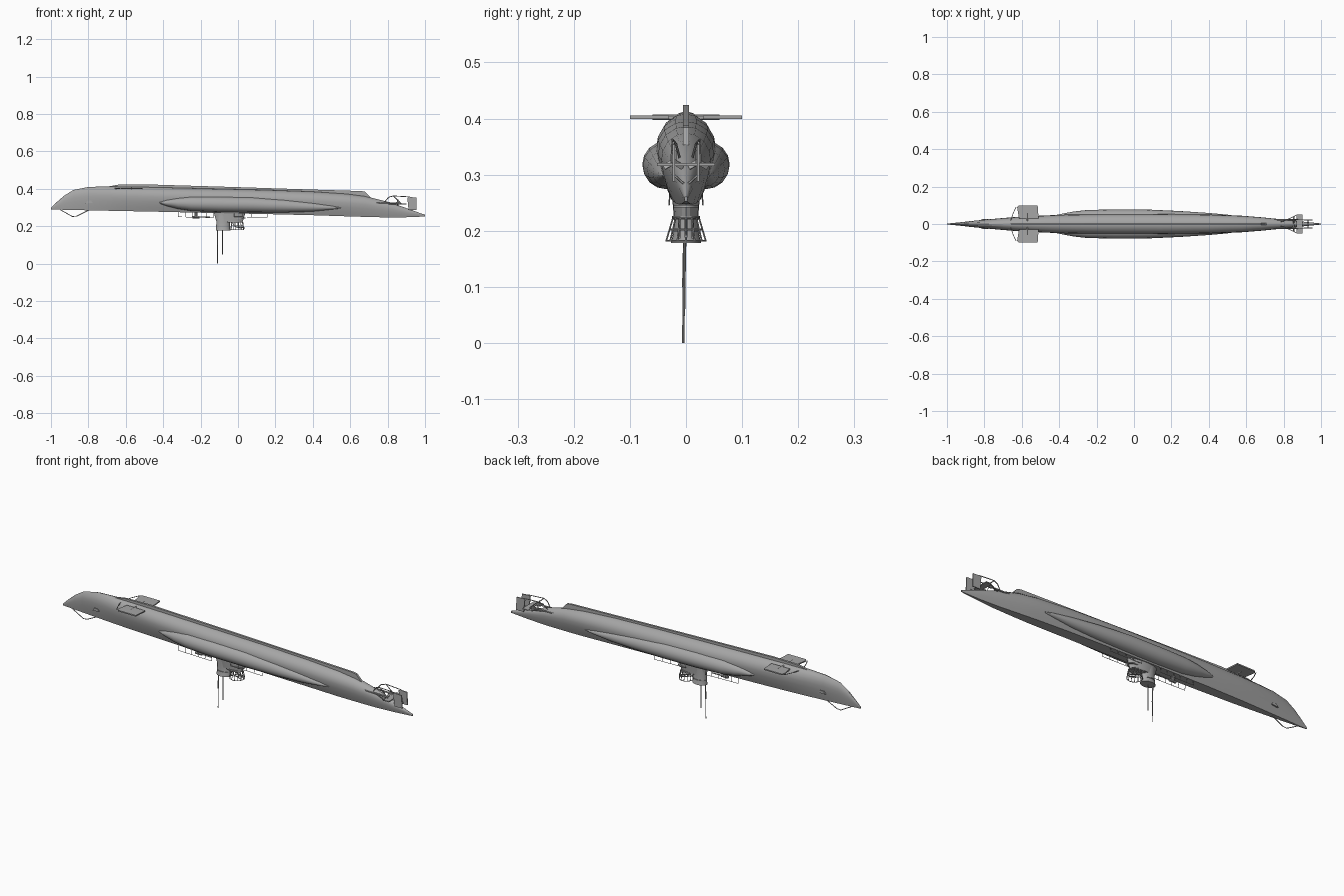
import bpy, bmesh, math
from mathutils import Vector, Matrix

cube = bpy.data.objects.get("Cube")
if cube:
    bpy.data.objects.remove(cube, do_unlink=True)

grey = bpy.data.materials.new("hull grey")
grey.use_nodes = True
grey.diffuse_color = (0.38, 0.38, 0.38, 1)
grey.node_tree.nodes["Principled BSDF"].inputs["Base Color"].default_value = grey.diffuse_color


def finish(bm, name, angle=30):
    bmesh.ops.recalc_face_normals(bm, faces=bm.faces)
    me = bpy.data.meshes.new(name)
    bm.to_mesh(me)
    bm.free()
    me.shade_smooth()
    me.set_sharp_from_angle(angle=math.radians(angle))
    me.materials.append(grey)
    ob = bpy.data.objects.new(name, me)
    bpy.context.collection.objects.link(ob)
    return ob


def loft(name, rings, angle=30):
    """Skin closed rings of points and cap both ends."""
    bm = bmesh.new()
    rows = [[bm.verts.new(p) for p in ring] for ring in rings]
    n = len(rows[0])
    for a, b in zip(rows, rows[1:]):
        for i in range(n):
            j = (i + 1) % n
            bm.faces.new((a[i], a[j], b[j], b[i]))
    bm.faces.new(rows[0])
    bm.faces.new(rows[-1])
    return finish(bm, name, angle)


def slab(name, outline, axis, centre, thick):
    """Flat plate: outline in the plane across the axis, y or z."""
    def at(p, d):
        return (p[0], centre + d, p[1]) if axis == "y" else (p[0], p[1], centre + d)
    return loft(name, [[at(p, d) for p in outline] for d in (-thick / 2, thick / 2)])


def tubes(name, paths, r, sides=6):
    """Round bars along each path of points."""
    bm = bmesh.new()
    for path in paths:
        for a, b in zip(path, path[1:]):
            a, b = Vector(a), Vector(b)
            d = b - a
            m = Matrix.Translation((a + b) / 2) @ d.to_track_quat("Z", "Y").to_matrix().to_4x4()
            bmesh.ops.create_cone(bm, cap_ends=True, segments=sides, radius1=r,
                                  radius2=r, depth=d.length, matrix=m)
    return finish(bm, name)


def oval(cx, z, rx, ry, n=20):
    return [(cx + rx * math.cos(2 * math.pi * i / n), ry * math.sin(2 * math.pi * i / n), z)
            for i in range(n)]


def lerp(table, x):
    for (a, va), (b, vb) in zip(table, table[1:]):
        if x <= b:
            return va + (vb - va) * (x - a) / (b - a)
    return table[-1][1]


# Hull: deck height, keel height and half width at stations along x
stations = [(-1, .29, .299, .002), (-.97, .289, .328, .005), (-.93, .288, .363, .009),
            (-.88, .287, .394, .015), (-.8, .285, .41, .023), (-.7, .283, .413, .032),
            (-.6, .281, .412, .04), (-.4, .277, .408, .049), (-.15, .271, .402, .053),
            (.15, .265, .395, .053), (.4, .259, .386, .05), (.58, .253, .374, .044),
            (.68, .25, .361, .036), (.8, .247, .331, .024), (.9, .248, .297, .013),
            (1, .252, .261, .003)]
section = [(.55, 0), (.74, .18), (.92, .4), (1, .6), (.94, .74), (.73, .88), (.35, .975)]
full = section + [(0, 1)] + [(-u, v) for u, v in reversed(section)]
loft("hull", [[(x, u * w, lo + v * (hi - lo)) for u, v in full] for x, lo, hi, w in stations])
deck_line = [(s[0], s[1]) for s in stations]

# Keel bar along the hull's upper edge
slab("keel", [(-.74, .405), (-.64, .422), (-.5, .424), (0, .409), (.4, .396),
              (.66, .388), (.68, .384), (.71, .352), (.4, .375), (-.3, .395)], "y", 0, .011)

# Saddle tanks: centre height, half height and outward reach along x
tank = [(-.42, .325, .004, .048), (-.38, .325, .018, .056), (-.32, .323, .03, .067),
        (-.25, .321, .039, .075), (-.1, .318, .042, .078), (.08, .315, .041, .077),
        (.25, .309, .035, .069), (.4, .303, .024, .059), (.5, .3, .011, .05), (.55, .298, .003, .042)]
for side, label in ((1, "back"), (-1, "front")):
    loft("saddle_tank_" + label,
         [[(x, side * (.035 + (reach - .035) * math.cos(t)), z + h * math.sin(t))
           for t in (2 * math.pi * i / 16 for i in range(16))] for x, z, h, reach in tank])

# Bow planes with shaft and guards
tubes("bow_plane_shaft", [[(-.57, -.06, .402), (-.57, .06, .402)]], .005)
for s, label in ((1, "back"), (-1, "front")):
    slab("bow_plane_" + label, [(-.615, s * .03), (-.625, s * .09), (-.615, s * .1),
                                (-.515, s * .1), (-.51, s * .03)], "z", .402, .006)
    tubes("bow_plane_guard_" + label,
          [[(-.66, s * .015, .402), (-.647, s * .055, .402), (-.63, s * .092, .402)]], .002)
    # Anchor recess plate
    slab("anchor_" + label, [(-.815, .322), (-.805, .337), (-.785, .337), (-.777, .325)],
         "y", s * .0225, .007)

# Stern planes, twin rudders, propellers and guards
slab("stern_planes", [(.868, -.052), (.9, -.052), (.9, .052), (.868, .052)], "z", .318, .005)
for s, label in ((1, "back"), (-1, "front")):
    y = s * .022
    slab("rudder_" + label, [(.912, .288), (.905, .352), (.913, .356), (.953, .354), (.955, .288)],
         "y", y, .005)
    tubes("propeller_shaft_" + label, [[(.7, y, .327), (.868, y, .323)]], .004, 8)
    tubes("stern_guard_" + label,
          [[(.78, s * .01, .325), (.805, s * .018, .355), (.83, s * .024, .362), (.92, y, .357)],
           [(.83, s * .024, .362), (.875, s * .026, .32)],
           [(.8, s * .014, .318), (.868, s * .047, .318)],
           [(.93, y, .3), (.93, 0, .28)]], .0022)
    tubes("propeller_hub_" + label, [[(.845, y, .323), (.865, y, .323)]], .006, 8)
    blades = bmesh.new()
    for k in range(3):
        m = (Matrix.Translation((.855, y, .323)) @ Matrix.Rotation(k * 2 * math.pi / 3, 4, "X")
             @ Matrix.Translation((0, 0, .011)) @ Matrix.Rotation(.6, 4, "Z")
             @ Matrix.Diagonal((.002, .011, .018, 1)))
        bmesh.ops.create_cube(blades, size=1, matrix=m)
    finish(blades, "propeller_blades_" + label)

# Hanging bar near the bow
tubes("bow_bar", [[(-.95, 0, .288), (-.885, 0, .252), (-.862, 0, .254), (-.8, 0, .285)]], .002)

# Tower, its fairing and rim
loft("tower_fairing", [oval(-.045, z, rx, ry) for z, rx, ry in
                       ((.275, .085, .026), (.24, .075, .023), (.225, .07, .022))])
loft("tower", [oval(-.08, z, rx, ry) for z, rx, ry in
               ((.27, .036, .022), (.215, .036, .021), (.195, .037, .023), (.178, .039, .027))])
loft("tower_rim", [oval(-.08, z, .037, .026) for z in (.203, .199)])

# Gun platforms and flared railing baskets
loft("upper_platform", [oval(-.02, z, .044, .025) for z in (.226, .22)])
loft("lower_platform", [oval(.005, z, .034, .022) for z in (.246, .241)])


def basket(name, cx, z0, z1, r0, r1, count=14):
    low, high = oval(cx, z0, *r0, count), oval(cx, z1, *r1, count)
    mid = [tuple((Vector(a) + Vector(b)) / 2) for a, b in zip(low, high)]
    rings = [ring + ring[:1] for ring in (low, mid, high)]
    tubes(name, rings + [[a, b] for a, b in zip(low, high)], .0016, 5)


basket("platform_railing", -.004, .222, .182, (.03, .024), (.036, .036))
tubes("platform_gun", [[(0, 0, .222), (0, 0, .198), (.038, 0, .19)]], .003)
for s, label in ((1, "back"), (-1, "front")):
    tubes("platform_gun_" + label, [[(-.02, s * .012, .222), (-.02, s * .012, .2),
                                     (.02, s * .012, .188)]], .0025)

# Periscopes and mast
tubes("periscope_tall", [[(-.11, -.002, .2), (-.11, -.004, .1)]], .003, 8)
tubes("periscope_tall_tip", [[(-.11, -.004, .1), (-.11, -.005, 0)]], .002, 8)
tubes("periscope_short", [[(-.084, -.002, .2), (-.084, -.004, .048)]], .0025, 8)

# Deck gun
tubes("deck_gun_mount", [[(-.225, 0, .275), (-.225, 0, .25)]], .009, 10)
tubes("deck_gun_breech", [[(-.242, 0, .249), (-.205, 0, .249)]], .007, 8)
tubes("deck_gun_barrel", [[(-.205, 0, .249), (-.15, 0, .248)]], .003, 8)


# Deck railings on both sides of the tower
def railing(name, x0, x1, count, drop):
    bars = []
    for s in (-1, 1):
        xs = [x0 + (x1 - x0) * i / count for i in range(count + 1)]
        top = [(x, s * .028, lerp(deck_line, x)) for x in xs]
        end = [(x, s * .03, z - drop) for x, y, z in top]
        bars += [end] + [[a, b] for a, b in zip(top, end)]
    tubes(name, bars, .0012, 5)


railing("forward_railing", -.32, -.13, 5, .025)
railing("aft_railing", -.02, .16, 4, .018)
